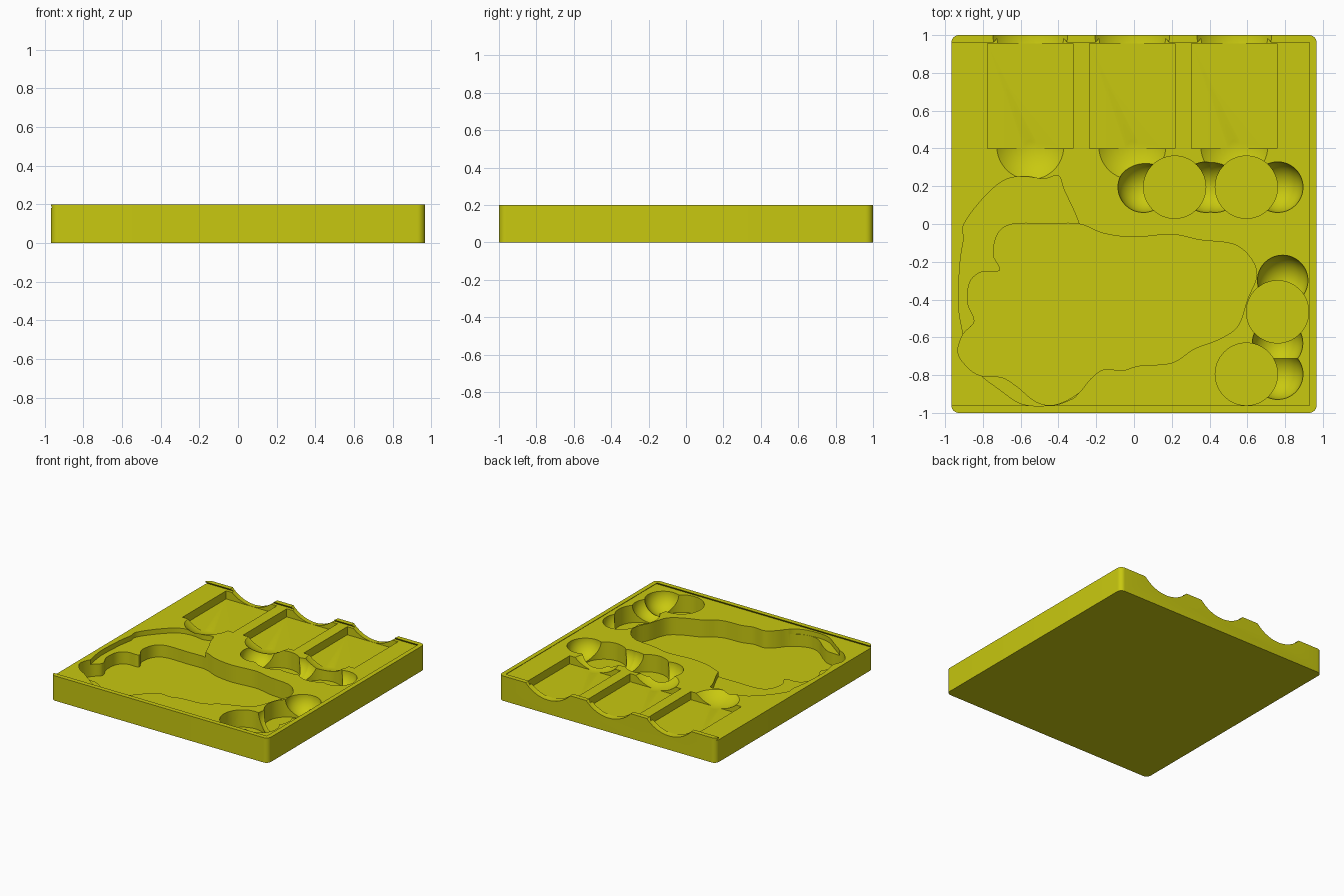
import bpy, bmesh, math
from mathutils import Vector

if "Cube" in bpy.data.objects:
    bpy.data.objects.remove(bpy.data.objects["Cube"])

TOP, LID = 0.2, 0.18          # outer height, level of the lid recess
yellow = bpy.data.materials.new("yellow plastic")
yellow.diffuse_color = (0.58, 0.58, 0.005, 1)
yellow.use_nodes = True
yellow.node_tree.nodes["Principled BSDF"].inputs["Base Color"].default_value = yellow.diffuse_color


def make(name, bm):
    bmesh.ops.recalc_face_normals(bm, faces=bm.faces)
    me = bpy.data.meshes.new(name)
    bm.to_mesh(me)
    bm.free()
    ob = bpy.data.objects.new(name, me)
    bpy.context.collection.objects.link(ob)
    me.materials.append(yellow)
    return ob


def prism(name, outline, z0, z1, top_outline=None):
    bm = bmesh.new()
    a = [bm.verts.new((x, y, z0)) for x, y in outline]
    b = [bm.verts.new((x, y, z1)) for x, y in (top_outline or outline)]
    bm.faces.new(a)
    bm.faces.new(b)
    for i in range(len(a)):
        j = (i + 1) % len(a)
        bm.faces.new((a[i], a[j], b[j], b[i]))
    return make(name, bm)


def rect(x0, x1, y0, y1):
    return [(x0, y0), (x1, y0), (x1, y1), (x0, y1)]


def circle(cx, cy, r, n=64):
    return [(cx + r * math.cos(2 * math.pi * i / n), cy + r * math.sin(2 * math.pi * i / n)) for i in range(n)]


def ball(name, x, y, z, r):
    bm = bmesh.new()
    bmesh.ops.create_uvsphere(bm, u_segments=64, v_segments=32, radius=r)
    bmesh.ops.translate(bm, verts=bm.verts, vec=(x, y, z))
    return make(name, bm)


def smooth_loop(pts, n=5):
    # closed Catmull-Rom curve through the points
    p = [Vector(q) for q in pts]
    out = []
    for i in range(len(p)):
        a, b, c, d = (p[(i + k) % len(p)] for k in (-1, 0, 1, 2))
        for s in range(n):
            t = s / n
            v = 0.5 * (2 * b + (c - a) * t + (2 * a - 5 * b + 4 * c - d) * t * t + (3 * b - a - 3 * c + d) * t ** 3)
            out.append((v.x, v.y))
    return out


# tray block with rounded corners
W, R = 0.967, 0.04
corners = []
for k, (sx, sy) in enumerate([(1, 1), (-1, 1), (-1, -1), (1, -1)]):
    for i in range(9):
        a = math.pi / 2 * (k + i / 8)
        corners.append((sx * (W - R) + R * math.cos(a), sy * (1 - R) + R * math.sin(a)))
tray = prism("tray", corners, 0, TOP)

cutters = []
# dovetailed lid slide, open on the left
cutters.append(prism("lid_slide", rect(-1.2, 0.952, -0.982, 0.982), LID, TOP + 0.002,
                     rect(-1.2, 0.928, -0.96, 0.96)))

# card pockets with finger scoops at both ends
for x in (-0.549, -0.009, 0.531):
    cutters.append(prism("card_pocket", rect(x - 0.226, x + 0.226, 0.4, 0.956), 0.115, 0.3))
    for y in (0.4125, 1.0):
        cutters.append(ball("finger_scoop", x, y, 0.379, 0.267))

# token wells: round stack well with a ball-shaped scoop on each side
for x, y, dx, dy in [(0.215, 0.195, 1, 0), (0.595, 0.195, 1, 0), (0.76, -0.465, 0, 1), (0.595, -0.795, 1, 0)]:
    cutters.append(prism("token_well", circle(x, y, 0.165), 0.04, 0.3))
    for s in (-1, 1):
        ox = 0.027 if (dy and s > 0) else 0
        cutters.append(ball("token_scoop", x + s * dx * 0.166 + ox, y + s * dy * 0.166, LID + 0.003, 0.134))

# shallow figure pocket
shallow = [(-0.9, 0.0), (-0.8, 0.135), (-0.69, 0.23), (-0.58, 0.252), (-0.48, 0.238), (-0.4, 0.255),
           (-0.37, 0.18), (-0.29, 0.0), (-0.2, -0.3), (-0.2, -0.6), (-0.28, -0.87), (-0.36, -0.94),
           (-0.47, -0.962), (-0.6, -0.95), (-0.72, -0.87), (-0.81, -0.8), (-0.88, -0.7), (-0.905, -0.58),
           (-0.93, -0.42), (-0.92, -0.2), (-0.902, -0.08)]
cutters.append(prism("shallow_figure_pocket", smooth_loop(shallow), 0.14, 0.3))

# deep figure pocket
deep = [(-0.29, 0.0), (-0.16, -0.05), (0.0, -0.07), (0.2, -0.055), (0.35, -0.085), (0.52, -0.105),
        (0.61, -0.17), (0.65, -0.27), (0.6, -0.4), (0.55, -0.54), (0.45, -0.61), (0.32, -0.66),
        (0.2, -0.735), (0.03, -0.75), (-0.06, -0.775), (-0.16, -0.77), (-0.23, -0.82), (-0.3, -0.9),
        (-0.42, -0.957), (-0.52, -0.94), (-0.62, -0.86), (-0.7, -0.812), (-0.81, -0.803), (-0.88, -0.76),
        (-0.932, -0.68), (-0.905, -0.585), (-0.845, -0.515), (-0.88, -0.42), (-0.87, -0.31), (-0.81, -0.255),
        (-0.71, -0.245), (-0.745, -0.16), (-0.72, -0.05), (-0.64, 0.0), (-0.45, 0.001)]
cutters.append(prism("deep_figure_pocket", smooth_loop(deep), 0.042, 0.301))

# carve every pocket into the tray
for c in cutters:
    m = tray.modifiers.new(c.name, "BOOLEAN")
    m.operation, m.solver, m.object = "DIFFERENCE", "EXACT", c
bpy.context.view_layer.update()
carved = bpy.data.meshes.new_from_object(tray.evaluated_get(bpy.context.evaluated_depsgraph_get()))
tray.modifiers.clear()
tray.data = carved
tray.data.materials.clear()
tray.data.materials.append(yellow)
for c in cutters:
    bpy.data.objects.remove(c)

# smooth curved walls, crisp edges
bpy.context.view_layer.objects.active = tray
tray.select_set(True)
bpy.ops.object.shade_smooth_by_angle(angle=math.radians(30))
